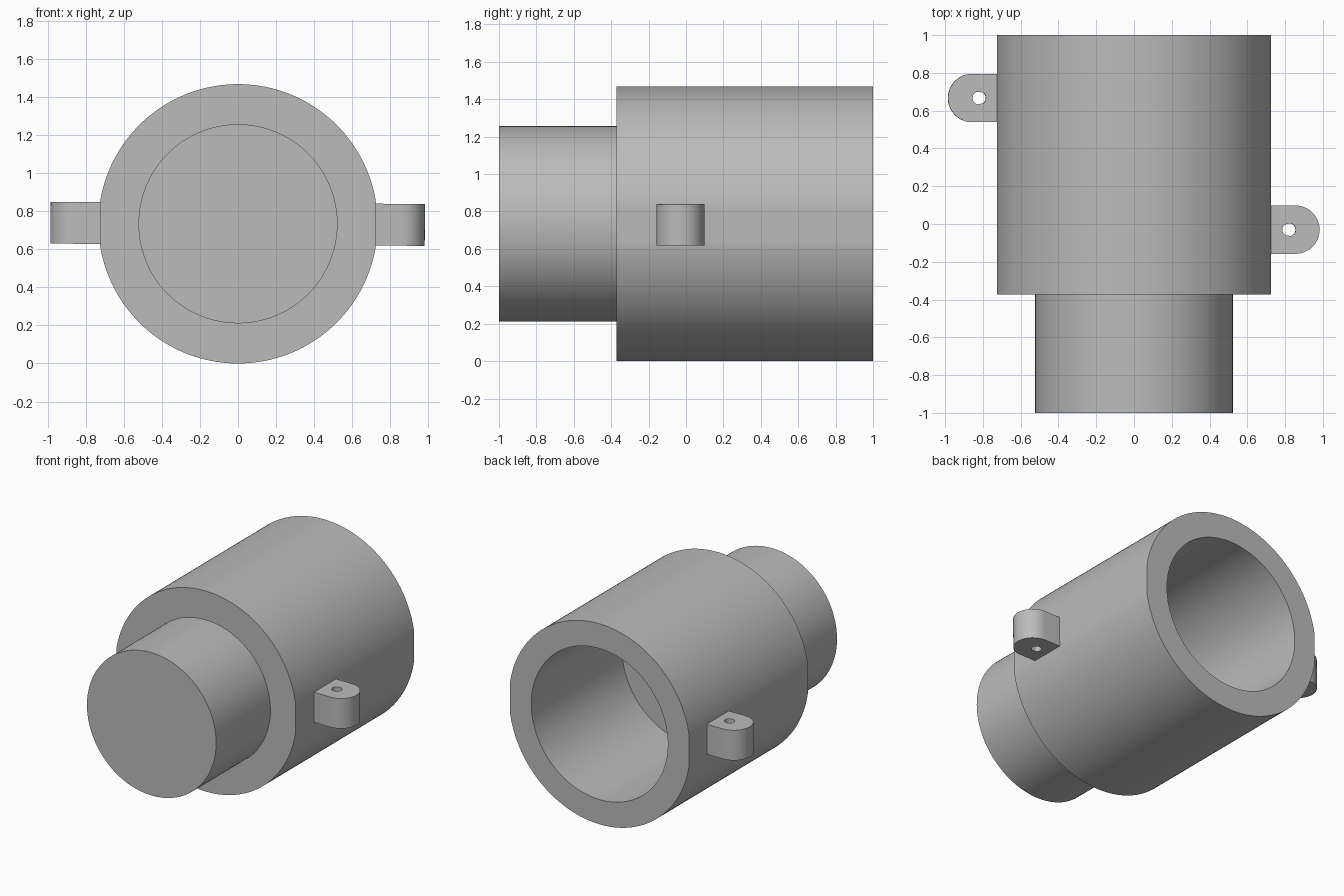
import bpy, bmesh, math
from mathutils import Matrix

if "Cube" in bpy.data.objects:
    bpy.data.objects.remove(bpy.data.objects["Cube"])

AXIS_Z = 0.734
TILT = Matrix.Translation((0, 0, AXIS_Z)) @ Matrix.Rotation(0.006, 4, 'Y')

grey = bpy.data.materials.new("plain grey")
grey.diffuse_color = (0.5, 0.5, 0.5, 1)
grey.use_nodes = True
grey.node_tree.nodes["Principled BSDF"].inputs["Base Color"].default_value = grey.diffuse_color


def finish(bm, name):
    bmesh.ops.recalc_face_normals(bm, faces=bm.faces)
    bm.transform(TILT)
    mesh = bpy.data.meshes.new(name)
    bm.to_mesh(mesh)
    bm.free()
    mesh.materials.append(grey)
    ob = bpy.data.objects.new(name, mesh)
    bpy.context.collection.objects.link(ob)
    bpy.ops.object.select_all(action='DESELECT')
    ob.select_set(True)
    bpy.context.view_layer.objects.active = ob
    bpy.ops.object.shade_smooth_by_angle(angle=math.radians(30))
    return ob


def bridge(bm, a, b):
    n = len(a)
    for i in range(n):
        j = (i + 1) % n
        bm.faces.new((a[i], a[j], b[j], b[i]))


# Stepped sleeve: solid front spigot, wide body with side flats, blind bore at the back
SEGMENTS = 168
FLAT_X = 0.734 * math.cos(math.tau * 4 / SEGMENTS)
bm = bmesh.new()
rings = []
for y, r in [(-1, 0.523), (-0.372, 0.523), (-0.372, 0.734),
             (1, 0.734), (1, 0.553), (-0.05, 0.553)]:
    ring = []
    for i in range(SEGMENTS):
        a = math.tau * i / SEGMENTS
        x = max(-FLAT_X, min(FLAT_X, r * math.cos(a)))
        ring.append(bm.verts.new((x, y, r * math.sin(a))))
    rings.append(ring)
for a, b in zip(rings, rings[1:]):
    bridge(bm, a, b)
bm.faces.new(rings[0])
bm.faces.new(rings[-1])
finish(bm, "stepped_sleeve")


# Side lugs: rounded tab with a vertical through hole
def lug(name, side, y0, tip):
    radius, hole_r, hole_x, half_h, n = 0.128, 0.035, 0.82, 0.11, 24
    cx = tip - radius
    outer = [(FLAT_X - 0.003, -radius)]
    outer += [(cx + radius * math.cos(t), radius * math.sin(t))
              for t in (math.pi * (k / n - 0.5) for k in range(n + 1))]
    outer += [(FLAT_X - 0.003, radius)]
    # one hole point facing each outline point
    hole = []
    for px, py in outer:
        t = math.atan2(py, px - hole_x)
        hole.append((hole_x + hole_r * math.cos(t), hole_r * math.sin(t)))
    # extra points close the hole on the body side
    k = 8
    for i in range(1, k):
        outer.append((FLAT_X - 0.003, radius - 2 * radius * i / k))
        t = math.atan2(outer[-1][1], outer[-1][0] - hole_x)
        hole.append((hole_x + hole_r * math.cos(t), hole_r * math.sin(t)))
    bm = bmesh.new()
    loops = [[bm.verts.new((side * x, y0 + y, z)) for x, y in pts]
             for pts, z in ((outer, half_h), (outer, -half_h),
                            (hole, -half_h), (hole, half_h))]
    for i in range(4):
        bridge(bm, loops[i], loops[(i + 1) % 4])
    finish(bm, name)


lug("right_lug", 1, -0.03, 0.982)
lug("left_lug", -1, 0.667, 0.985)
